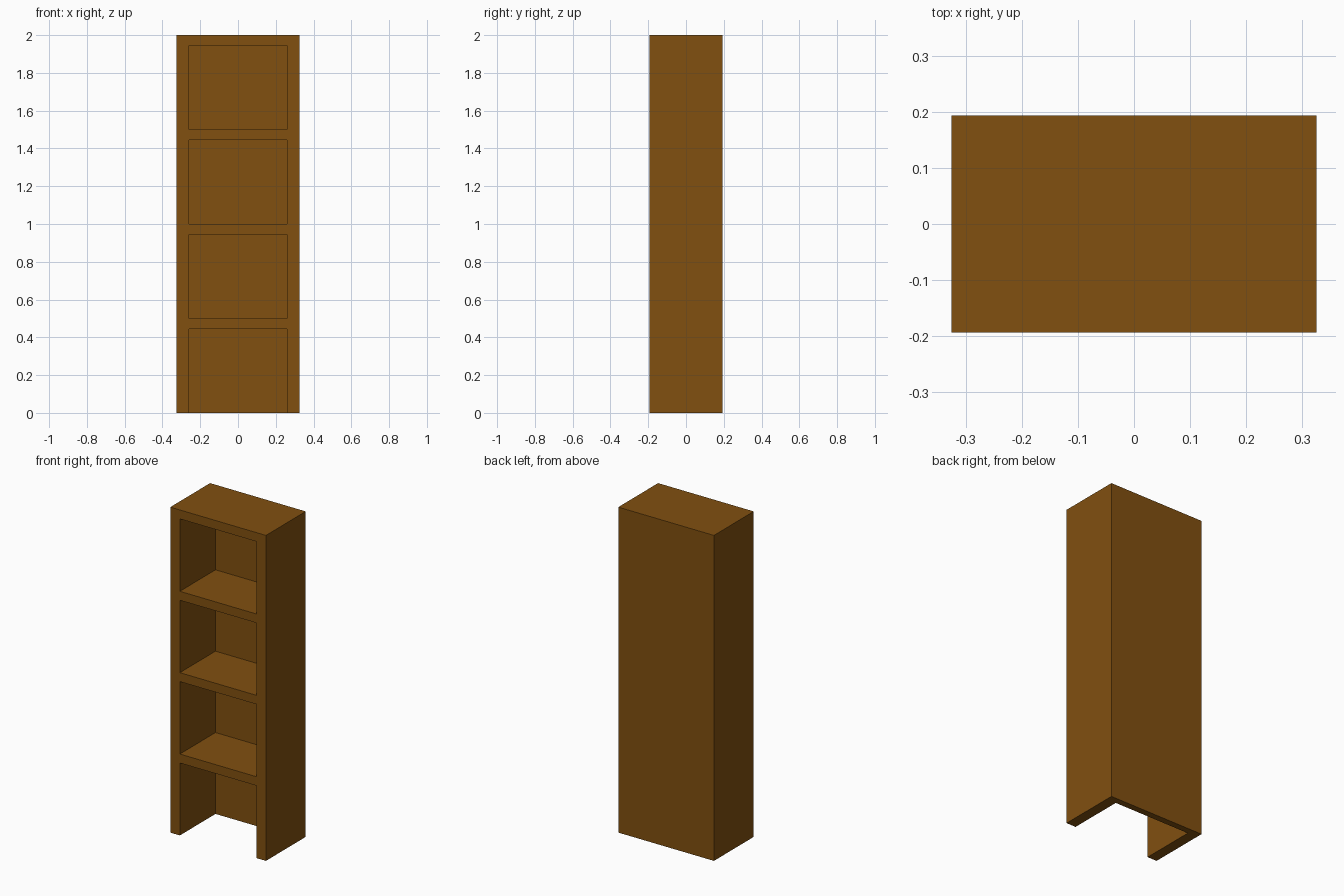
import bpy

if "Cube" in bpy.data.objects:
    bpy.data.objects.remove(bpy.data.objects["Cube"])

WIDTH, DEPTH, HEIGHT = 0.65, 0.386, 2.0
SIDE, BACK, BOARD = 0.065, 0.04, 0.055
FRONT = -DEPTH / 2
SHELF_TOPS = [0.5, 1.0, 1.5, 2.0]


def box(name, x, y, z):
    """Box from (min, max) ranges on each axis."""
    ranges = (x, y, z)
    bpy.ops.mesh.primitive_cube_add(size=1, location=[(a + b) / 2 for a, b in ranges])
    obj = bpy.context.object
    obj.name = name
    obj.scale = [b - a for a, b in ranges]
    bpy.ops.object.transform_apply(location=True, rotation=False, scale=True)
    return obj


# Warm brown wood
wood = bpy.data.materials.new("brown_wood")
wood.diffuse_color = (0.22, 0.08, 0.005, 1)
wood.use_nodes = True
wood.node_tree.nodes["Principled BSDF"].inputs["Base Color"].default_value = wood.diffuse_color

# Solid carcass block, hollowed out into one continuous body
bookcase = box("bookcase", (-WIDTH / 2, WIDTH / 2), (FRONT, DEPTH / 2), (0, HEIGHT))
bookcase.data.materials.append(wood)

# Four compartments; the lowest one is also open underneath
floor = -0.1
for i, top in enumerate(SHELF_TOPS):
    cutter = box(f"compartment_cutter_{i + 1}",
                 (-WIDTH / 2 + SIDE, WIDTH / 2 - SIDE),
                 (FRONT - 0.1, DEPTH / 2 - BACK),
                 (floor, top - BOARD))
    cutter.data.materials.append(wood)
    cutter.hide_render = True
    bpy.context.view_layer.objects.active = bookcase
    cut = bookcase.modifiers.new(f"compartment_{i + 1}", 'BOOLEAN')
    cut.operation = 'DIFFERENCE'
    cut.solver = 'EXACT'
    cut.object = cutter
    bpy.ops.object.modifier_apply(modifier=cut.name)
    bpy.data.objects.remove(cutter)
    floor = top
